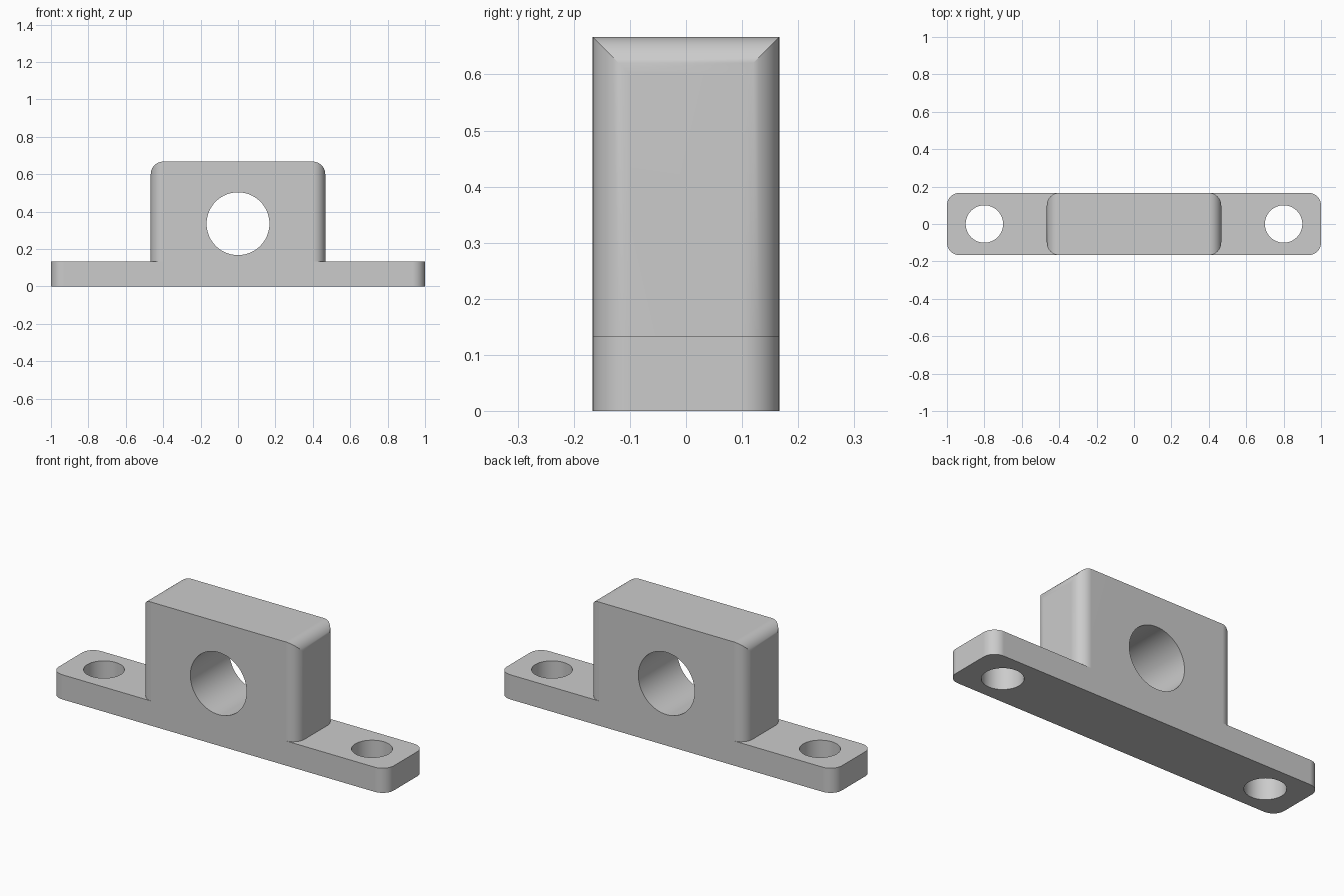
import bpy
import math

if "Cube" in bpy.data.objects:
    bpy.data.objects.remove(bpy.data.objects["Cube"], do_unlink=True)

DEPTH, FILLET, PLATE_H, TOP = 0.333, 0.067, 0.133, 0.667

grey = bpy.data.materials.new("light_grey")
grey.use_nodes = True
grey.diffuse_color = (0.6, 0.6, 0.6, 1)
grey.node_tree.nodes["Principled BSDF"].inputs["Base Color"].default_value = (0.6, 0.6, 0.6, 1)


def rounded_rect(w, h, radii, steps=10):
    """Outline with one radius per corner: bottom right, top right, top left, bottom left."""
    pts = []
    for i, (sx, sy) in enumerate(((1, -1), (1, 1), (-1, 1), (-1, -1))):
        r = radii[i]
        cx, cy = sx * (w / 2 - r), sy * (h / 2 - r)
        for k in range(steps + 1 if r else 1):
            a = math.pi / 2 * (i - 1 + k / steps)
            pts.append((cx + r * math.cos(a), cy + r * math.sin(a)))
    return pts


def prism(name, outline, low, high, axis="z"):
    """Extrude an outline along z, or a front (x, z) outline along y."""
    n = len(outline)
    place = (lambda p, d: (p[0], p[1], d)) if axis == "z" else (lambda p, d: (p[0], -d, p[1]))
    verts = [place(p, d) for d in (low, high) for p in outline]
    faces = [list(range(n))[::-1], list(range(n, 2 * n))]
    faces += [(i, (i + 1) % n, n + (i + 1) % n, n + i) for i in range(n)]
    mesh = bpy.data.meshes.new(name)
    mesh.from_pydata(verts, [], faces)
    mesh.materials.append(grey)
    obj = bpy.data.objects.new(name, mesh)
    bpy.context.collection.objects.link(obj)
    return obj


def combine(target, other, operation):
    """Apply a boolean and discard the second solid."""
    bpy.context.view_layer.objects.active = target
    mod = target.modifiers.new("cut", "BOOLEAN")
    mod.operation, mod.solver, mod.object = operation, "EXACT", other
    bpy.ops.object.modifier_apply(modifier=mod.name)
    bpy.data.objects.remove(other, do_unlink=True)


def circle(cx, cy, r, n=64):
    return [(cx + r * math.cos(math.tau * i / n), cy + r * math.sin(math.tau * i / n)) for i in range(n)]


# Base plate with rounded corners
bracket = prism("mounting_bracket", rounded_rect(2, DEPTH, [FILLET] * 4), 0, PLATE_H)

# Upright block: rounded plan trimmed by a front outline with rounded top corners
block = prism("block", rounded_rect(0.933, DEPTH, [FILLET] * 4), 0.07, TOP)
front = [(x, z + TOP / 2) for x, z in rounded_rect(0.933, TOP, (0, FILLET, FILLET, 0))]
combine(block, prism("front_trim", front, -0.3, 0.3, "y"), "INTERSECT")
combine(bracket, block, "UNION")

# Shaft bore and two bolt holes
combine(bracket, prism("bore", circle(0, 0.335, 0.168), -0.3, 0.3, "y"), "DIFFERENCE")
for side in (-1, 1):
    combine(bracket, prism("bolt_hole", circle(side * 0.8, 0, 0.1), -0.1, 0.3), "DIFFERENCE")

# Smooth fillets, crisp edges, flat large faces
bpy.ops.object.select_all(action="DESELECT")
bracket.select_set(True)
bpy.context.view_layer.objects.active = bracket
bpy.ops.object.shade_smooth_by_angle(angle=math.radians(25))
normals = bracket.modifiers.new("flat_faces", "WEIGHTED_NORMAL")
normals.keep_sharp = True
